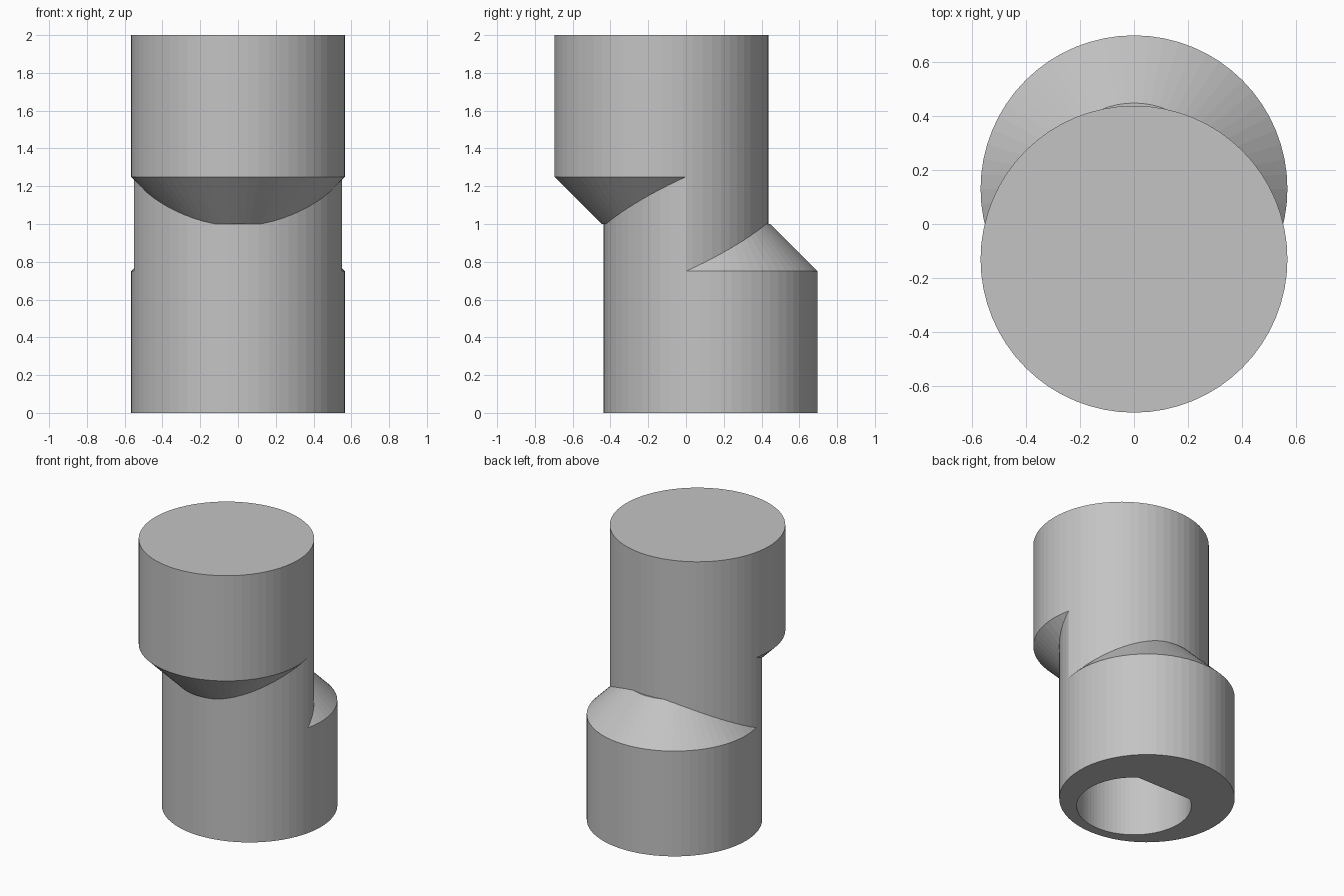
import bpy
import bmesh
import math

cube = bpy.data.objects.get("Cube")
if cube:
    bpy.data.objects.remove(cube, do_unlink=True)

RADIUS = 0.567      # hub radius
OFFSET = 0.13       # each hub sits this far off the centre line
CHAMFER = 0.25      # height and inset of the cone between hub and web
SIDES = 64
BORE = 0.37
FLAT = 0.30         # distance of the bore's flat from the centre line

grey = bpy.data.materials.new("plain grey")
grey.use_nodes = True
grey.diffuse_color = (0.55, 0.55, 0.55, 1)
grey.node_tree.nodes["Principled BSDF"].inputs["Base Color"].default_value = (0.55, 0.55, 0.55, 1)


def circle(radius, y=0.0):
    """Points of a circle in plan."""
    steps = [2 * math.pi * i / SIDES for i in range(SIDES)]
    return [(radius * math.cos(a), y + radius * math.sin(a)) for a in steps]


def loft(name, sections):
    """Solid through a stack of (outline, height) sections, capped at both ends."""
    bm = bmesh.new()
    rings = [[bm.verts.new((x, y, z)) for x, y in outline] for outline, z in sections]
    for low, high in zip(rings, rings[1:]):
        for i in range(len(low)):
            j = (i + 1) % len(low)
            bm.faces.new((low[i], low[j], high[j], high[i]))
    bm.faces.new(rings[0])
    bm.faces.new(rings[-1])
    bmesh.ops.recalc_face_normals(bm, faces=bm.faces)
    mesh = bpy.data.meshes.new(name)
    bm.to_mesh(mesh)
    bm.free()
    mesh.materials.append(grey)
    obj = bpy.data.objects.new(name, mesh)
    bpy.context.collection.objects.link(obj)
    return obj


def combine(target, tool, operation):
    """Apply a boolean to the target and discard the tool."""
    tool.hide_render = True
    mod = target.modifiers.new("Boolean", 'BOOLEAN')
    mod.operation = operation
    mod.solver = 'EXACT'
    mod.object = tool
    bpy.context.view_layer.objects.active = target
    bpy.ops.object.modifier_apply(modifier=mod.name)
    bpy.data.objects.remove(tool, do_unlink=True)


# Two offset hubs, each tapering towards the middle
tip = RADIUS - CHAMFER
lower_hub = loft("lower_hub", [(circle(RADIUS, OFFSET), 0),
                               (circle(RADIUS, OFFSET), 0.75),
                               (circle(tip, OFFSET), 1)])
upper_hub = loft("upper_hub", [(circle(tip, -OFFSET), 1),
                               (circle(RADIUS, -OFFSET), 1.25),
                               (circle(RADIUS, -OFFSET), 2)])

# Middle web: the overlap of both hub outlines
middle_web = loft("middle_web", [(circle(RADIUS, OFFSET), 0.75),
                                 (circle(RADIUS, OFFSET), 1.25)])
web_cutter = loft("web_cutter", [(circle(RADIUS, -OFFSET), 0.5),
                                 (circle(RADIUS, -OFFSET), 1.5)])
combine(middle_web, web_cutter, 'INTERSECT')

# D-shaped shaft bore in the underside
half = math.acos(FLAT / BORE)
start = math.pi / 2 + half
sweep = 2 * (math.pi - half)
d_outline = [(BORE * math.cos(start + sweep * i / SIDES),
              BORE * math.sin(start + sweep * i / SIDES)) for i in range(SIDES + 1)]
bore_cutter = loft("bore_cutter", [(d_outline, -0.2), (d_outline, 0.74)])
combine(lower_hub, bore_cutter, 'DIFFERENCE')
